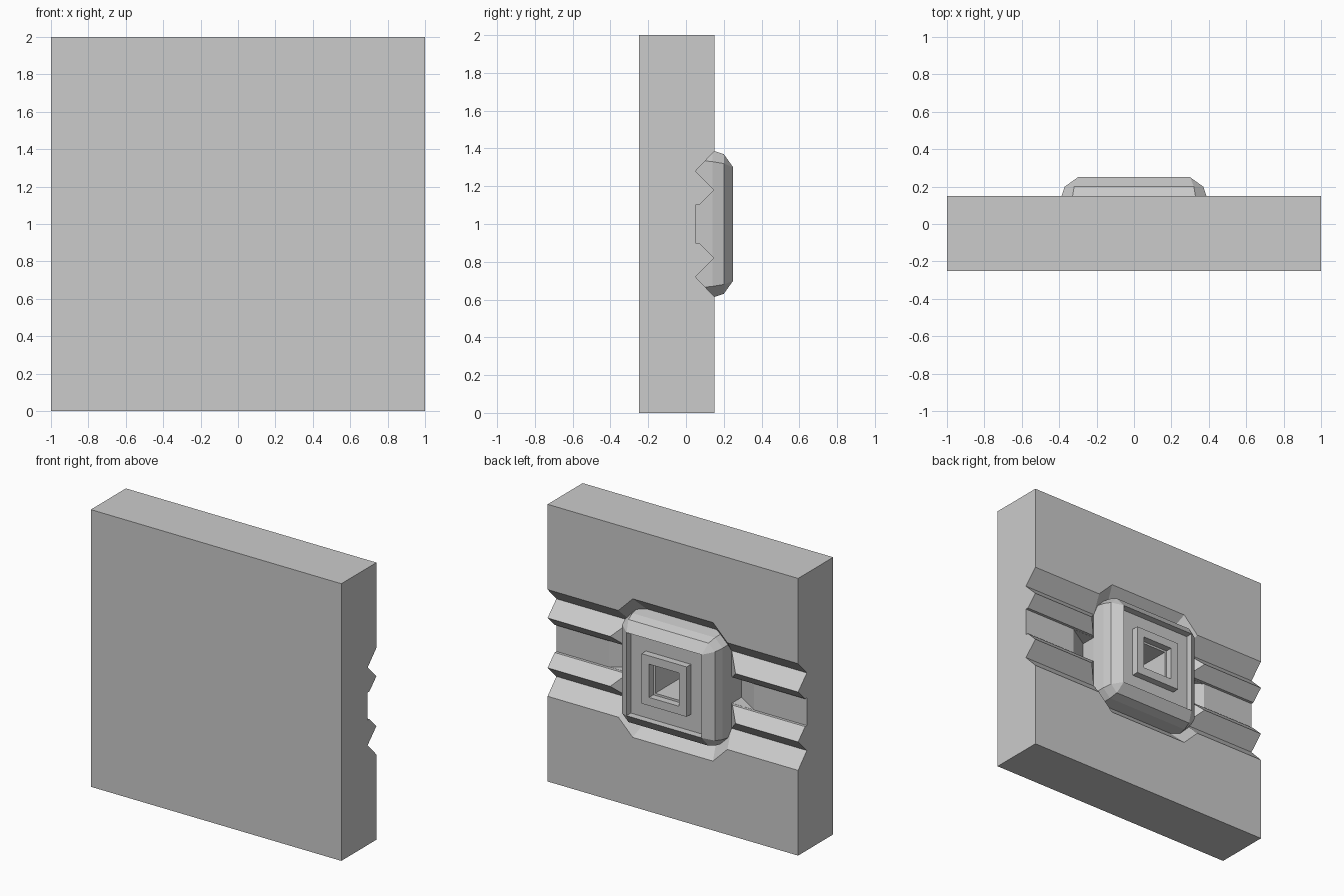
import bpy, bmesh

if "Cube" in bpy.data.objects:
    bpy.data.objects.remove(bpy.data.objects["Cube"])

CZ = 1.0  # height of the boss centre


def finish(name, bm):
    bmesh.ops.remove_doubles(bm, verts=bm.verts, dist=1e-5)
    bmesh.ops.recalc_face_normals(bm, faces=bm.faces)
    me = bpy.data.meshes.new(name)
    bm.to_mesh(me)
    bm.free()
    ob = bpy.data.objects.new(name, me)
    bpy.context.collection.objects.link(ob)
    return ob


def loft(name, rings):
    """Loft octagons (half width, corner start, y); corner == half gives a square."""
    bm = bmesh.new()
    loops = []
    for h, c, y in rings:
        pts = [(h, -c), (h, c), (c, h), (-c, h), (-h, c), (-h, -c), (-c, -h), (c, -h)]
        loops.append([bm.verts.new((x, y, CZ + z)) for x, z in pts])
    for a, b in zip(loops, loops[1:]):
        for i in range(8):
            j = (i + 1) % 8
            bm.faces.new((a[i], a[j], b[j], b[i]))
    bm.faces.new(loops[0])
    bm.faces.new(loops[-1])
    return finish(name, bm)


def prism(name, start, end):
    bm = bmesh.new()
    a = [bm.verts.new(p) for p in start]
    b = [bm.verts.new(p) for p in end]
    bm.faces.new(a)
    bm.faces.new(b)
    for i in range(len(a)):
        j = (i + 1) % len(a)
        bm.faces.new((a[i], a[j], b[j], b[i]))
    return finish(name, bm)


# Wall slab with two V grooves and a middle channel in its back face
half = [(0.05, 0.10), (0.07, 0.10), (0.15, 0.18), (0.05, 0.28), (0.15, 0.385), (0.15, 1.0), (-0.25, 1.0)]
profile = [(y, CZ + d) for y, d in half] + [(y, CZ - d) for y, d in reversed(half)]
slab = prism("wall_slab", [(-1, y, z) for y, z in profile], [(1, y, z) for y, z in profile])

# Sloped octagonal moat around the boss
moat = loft("moat_cutter", [(0.3, 0.24, -0.16), (0.3, 0.24, 0.05), (0.4, 0.279, 0.05),
                            (0.5, 0.32, 0.15), (0.55, 0.341, 0.2)])

# Channel floor ramps down towards the boss
ramp = [(-0.596, 0.06), (-0.4, -0.06), (0.4, -0.06), (0.596, 0.06)]
dip = prism("channel_cutter", [(x, y, CZ - 0.099) for x, y in ramp], [(x, y, CZ + 0.099) for x, y in ramp])

for cutter in (moat, dip):
    cutter.hide_render = True
    mod = slab.modifiers.new(cutter.name, 'BOOLEAN')
    mod.operation = 'DIFFERENCE'
    mod.solver = 'EXACT'
    mod.object = cutter
bpy.context.view_layer.objects.active = slab
for mod in list(slab.modifiers):
    bpy.ops.object.modifier_apply(modifier=mod.name)
for cutter in (moat, dip):
    bpy.data.objects.remove(cutter)

# Bevelled boss with recessed tray, raised square ring and deep square socket
loft("boss", [(0.40, 0.34, -0.2), (0.40, 0.34, 0.05), (0.39, 0.33, 0.14), (0.37, 0.32, 0.20),
              (0.30, 0.30, 0.25), (0.30, 0.30, 0.20), (0.18, 0.18, 0.20), (0.18, 0.18, 0.25),
              (0.12, 0.12, 0.25), (0.12, 0.12, 0.20), (0.105, 0.105, 0.20), (0.105, 0.105, -0.15)])
